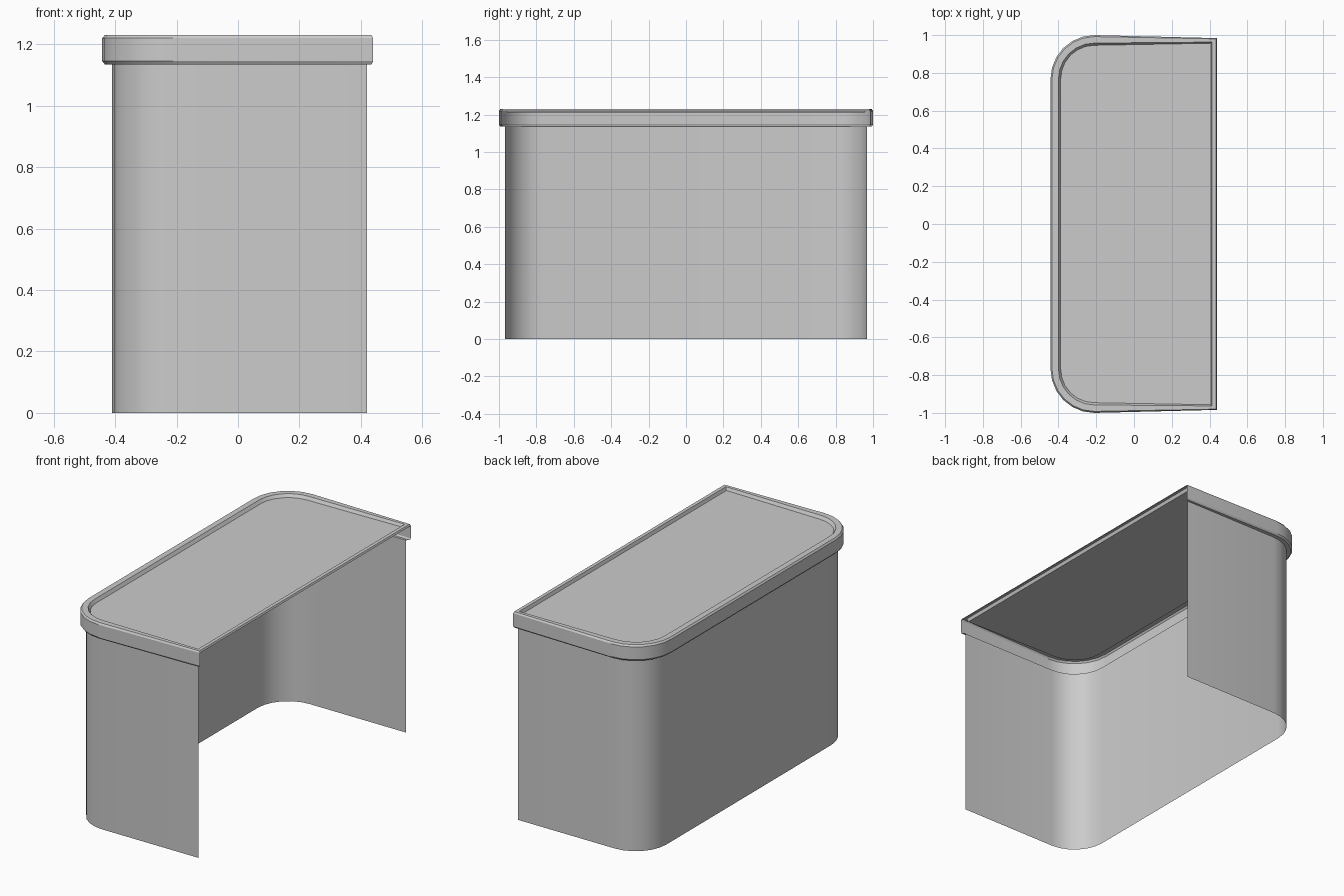
import bpy, bmesh, math
from mathutils import Vector

if "Cube" in bpy.data.objects:
    bpy.data.objects.remove(bpy.data.objects["Cube"])

# U-shaped plan (open towards +x): wall points with outward directions
R, YW, XB, XF = 0.2, 0.968, -0.41, 0.42
SEG = 6


def corner(sign):
    pts = []
    for i in range(SEG + 1):
        a = math.pi / 2 * (1 + i / SEG)
        n = Vector((math.cos(a), sign * math.sin(a)))
        pts.append((Vector((XB + R, sign * (YW - R))) + n * R, n))
    return pts


plan = ([(Vector((XF, -YW)), Vector((0.62, -0.5)))] + corner(-1)
        + corner(1)[::-1] + [(Vector((XF, YW)), Vector((0.62, 0.5)))])


def sweep(name, levels, closed=False, cap=False):
    """Skin the plan through (offset, height) levels; optionally close the +x side and cap."""
    bm = bmesh.new()
    rings = [[bm.verts.new((*(p + n * off), z)) for p, n in plan] for off, z in levels]
    count = len(plan)
    for a, b in zip(rings, rings[1:]):
        for i in range(count if closed else count - 1):
            j = (i + 1) % count
            bm.faces.new((a[i], b[i], b[j], a[j]))
    if cap:
        bm.faces.new(rings[-1][::-1])
    mesh = bpy.data.meshes.new(name)
    bm.to_mesh(mesh)
    bm.free()
    obj = bpy.data.objects.new(name, mesh)
    bpy.context.collection.objects.link(obj)
    bpy.ops.object.select_all(action='DESELECT')
    bpy.context.view_layer.objects.active = obj
    obj.select_set(True)
    bpy.ops.object.shade_smooth_by_angle(angle=math.radians(30))
    return obj


OUT = 0.032
# Thin wall, open at the bottom and +x side
sweep("counter_wall", [(0, 0), (0, 1.135)])
# Overhanging edge band with chamfers
sweep("edge_band", [(0, 1.135), (OUT - 0.008, 1.135), (OUT, 1.145), (OUT, 1.22)])
# Top: chamfer, flat lip, and recessed panel
sweep("counter_top", [(OUT, 1.22), (OUT - 0.008, 1.23), (-0.01, 1.23), (-0.022, 1.212)],
      closed=True, cap=True)
